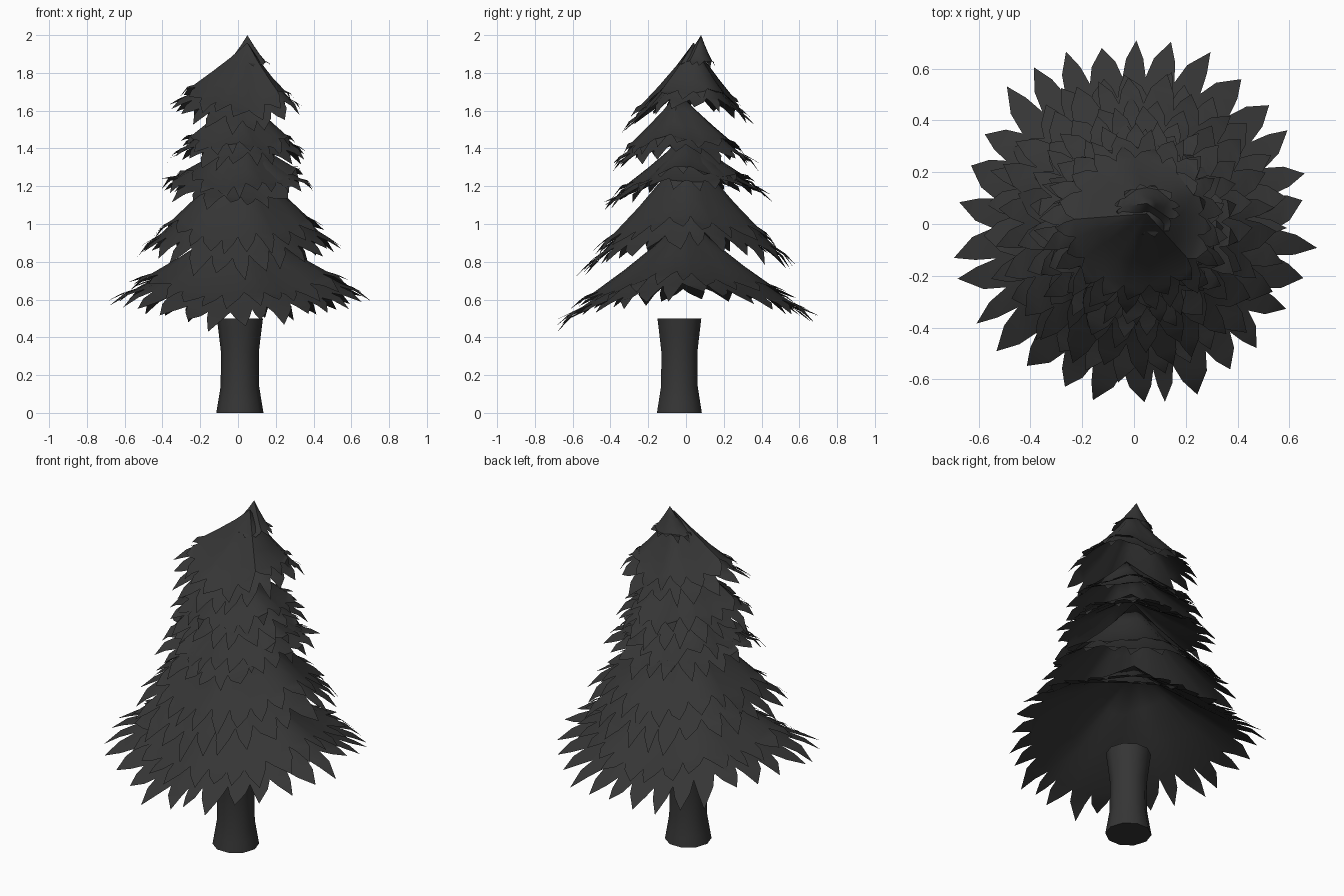
import bpy, bmesh, math, random
from mathutils import Vector

random.seed(4)
if "Cube" in bpy.data.objects:
    bpy.data.objects.remove(bpy.data.objects["Cube"])

# One charcoal colour for the whole tree
charcoal = bpy.data.materials.new("charcoal")
charcoal.use_nodes = True
colour = (0.036, 0.036, 0.036, 1)
charcoal.diffuse_color = colour
bsdf = charcoal.node_tree.nodes["Principled BSDF"]
bsdf.inputs["Base Color"].default_value = colour
bsdf.inputs["Roughness"].default_value = 0.8


def finish(name, bm, angle):
    mesh = bpy.data.meshes.new(name)
    bm.to_mesh(mesh)
    bm.free()
    mesh.materials.append(charcoal)
    obj = bpy.data.objects.new(name, mesh)
    bpy.context.collection.objects.link(obj)
    bpy.ops.object.select_all(action="DESELECT")
    obj.select_set(True)
    bpy.context.view_layer.objects.active = obj
    bpy.ops.object.shade_smooth_by_angle(angle=math.radians(angle))
    return obj


def skirt(name, apex, reach, tips, teeth, valley, wobble=0.015, turn=0.0):
    """Drooping cone sheet whose rim is cut into pointed needles.
    reach: radius on x and y; tips: rim height at sides, front, back."""
    bm = bmesh.new()
    apex = Vector(apex)
    phase = random.uniform(0, math.tau)

    def point(a, t, lift=0.0):
        s, c = math.sin(a), math.cos(a)
        rim_z = tips[0] * c * c + (tips[1] if s < 0 else tips[2]) * s * s
        fall = t * (1 + 0.3 * (1 - t))
        fold = wobble * math.sin(5 * a + phase) * min(1, 2 * t)
        centre = apex.xy * (1 - t)
        return Vector((centre.x + reach[0] * t * c, centre.y + reach[1] * t * s,
                       apex.z + (rim_z - apex.z) * fall + fold + lift * t))

    top = bm.verts.new(apex)
    step = math.tau / teeth
    angles = [turn + (i + random.uniform(-0.2, 0.2)) * step for i in range(teeth)]
    levels = [valley * k / 3 for k in (1, 2, 3)]
    rings = [[bm.verts.new(point(a, t)) for a in angles] for t in levels]
    for i in range(teeth):
        j = (i + 1) % teeth
        bm.faces.new((top, rings[0][i], rings[0][j]))
        for up, low in zip(rings, rings[1:]):
            bm.faces.new((up[i], low[i], low[j], up[j]))
        # Curved needle: broad base, narrower waist, swept tip
        a, b = angles[i], angles[j] + (math.tau if j == 0 else 0)
        mid, w = (a + b) / 2, b - a
        end = random.uniform(0.93, 1.02)
        waist = valley + (end - valley) * 0.5
        sweep = random.uniform(-0.25, 0.25) * w
        left = bm.verts.new(point(mid - 0.33 * w + sweep * 0.3, waist, 0.012))
        right = bm.verts.new(point(mid + 0.33 * w + sweep * 0.3, waist, 0.012))
        tip = bm.verts.new(point(mid + sweep, end, random.uniform(-0.025, 0.02)))
        bm.faces.new((rings[2][i], left, right, rings[2][j]))
        bm.faces.new((left, tip, right))
    return finish(name, bm, 40)


# Foliage tiers: apex, reach, rim heights (side, front, back), needles, valley
tiers = {
    "bottom": ((0, 0, 1.02), (0.70, 0.73), (0.60, 0.44, 0.48), 30, 0.78),
    "lower": ((0.01, 0.01, 1.40), (0.54, 0.59), (0.86, 0.72, 0.77), 26, 0.79),
    "middle": ((0.02, 0, 1.46), (0.43, 0.46), (1.20, 1.07, 1.14), 24, 0.78),
    "upper": ((0.02, -0.04, 1.68), (0.38, 0.41), (1.35, 1.29, 1.29), 22, 0.76),
    "top": ((0.05, 0.04, 1.94), (0.36, 0.37), (1.61, 1.46, 1.52), 20, 0.76),
}
for tier, (apex, reach, tips, teeth, valley) in tiers.items():
    skirt(tier + "_foliage", apex, reach, tips, teeth, valley)
    # Shorter fringe lying over the main skirt
    short = 0.84
    over_tips = [apex[2] + (z - apex[2]) * 0.86 + 0.02 for z in tips]
    skirt(tier + "_fringe", (apex[0], apex[1], apex[2] + 0.02),
          [r * short for r in reach], over_tips, teeth - 3, 0.8, 0.02, 0.1)

# Pointed crown with its own small needles
crown = skirt("crown", (0.0, 0.03, 2.0), (0.13, 0.11), (1.83, 1.82, 1.83), 12, 0.76, 0.004)
crown.location = (0.05, 0.05, 0)

# Trunk: waisted faceted column, flared at both ends
bm = bmesh.new()
sides = 10
profile = [(0.125, 0), (0.115, 0.06), (0.102, 0.14), (0.1, 0.32), (0.112, 0.42), (0.122, 0.5)]
rings = [[bm.verts.new((0.01 + r * math.cos(math.tau * k / sides),
                        -0.035 + r * math.sin(math.tau * k / sides), z))
          for k in range(sides)] for r, z in profile]
for low, up in zip(rings, rings[1:]):
    for k in range(sides):
        n = (k + 1) % sides
        bm.faces.new((low[k], low[n], up[n], up[k]))
bm.faces.new(rings[0][::-1])
bm.faces.new(rings[-1])
finish("trunk", bm, 45)
